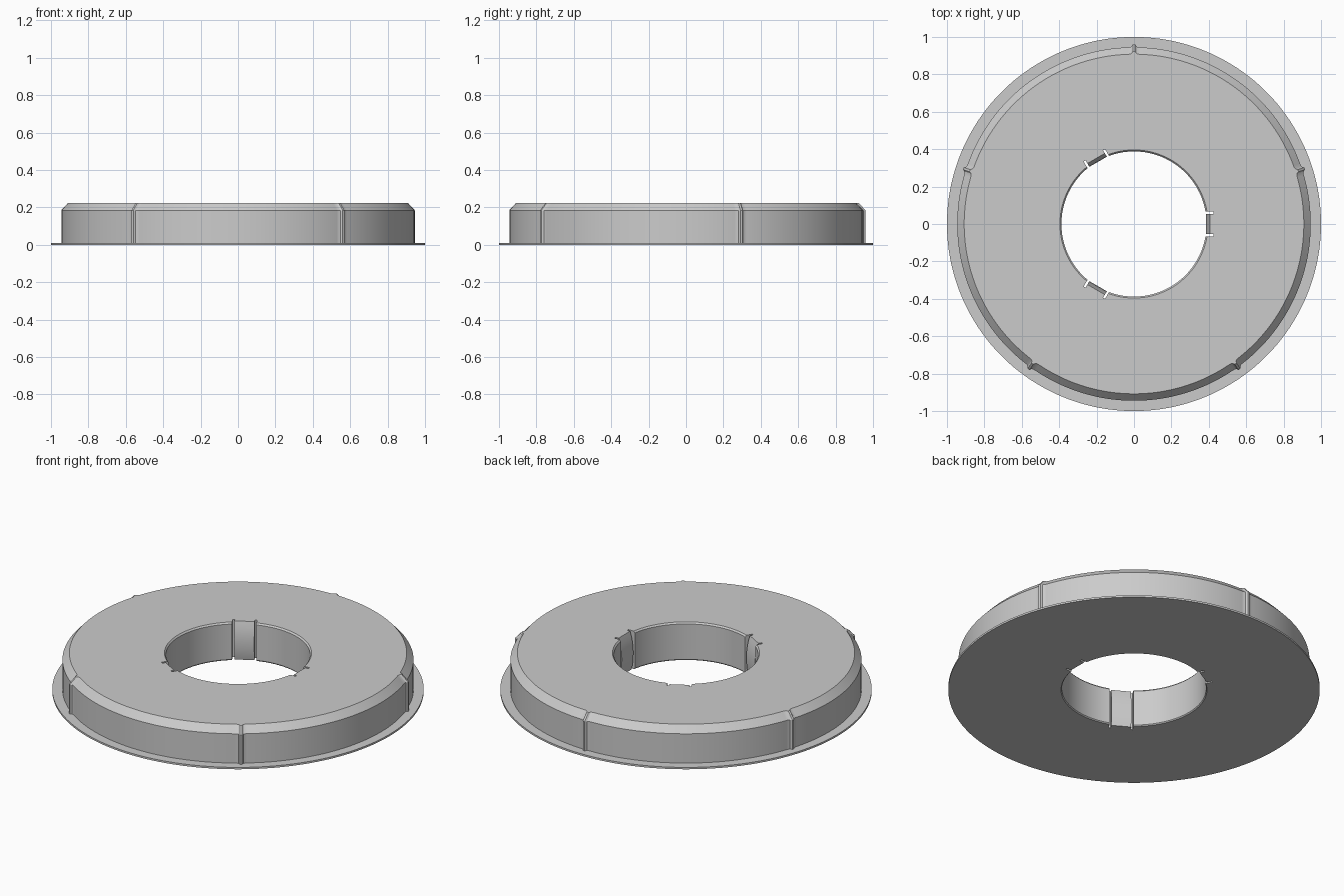
import bpy, bmesh, math
from mathutils import Matrix

if "Cube" in bpy.data.objects:
    bpy.data.objects.remove(bpy.data.objects["Cube"])

grey = bpy.data.materials.new("plain_grey")
grey.diffuse_color = (0.6, 0.6, 0.6, 1)
grey.use_nodes = True
grey.node_tree.nodes["Principled BSDF"].inputs["Base Color"].default_value = grey.diffuse_color


def add_object(name, bm):
    bmesh.ops.recalc_face_normals(bm, faces=bm.faces)
    me = bpy.data.meshes.new(name)
    bm.to_mesh(me)
    bm.free()
    me.materials.append(grey)
    ob = bpy.data.objects.new(name, me)
    bpy.context.collection.objects.link(ob)
    return ob


def smooth(ob):
    bpy.ops.object.select_all(action='DESELECT')
    ob.select_set(True)
    bpy.context.view_layer.objects.active = ob
    bpy.ops.object.shade_smooth_by_angle(angle=math.radians(25))


def prism(bm, outline, half, angle):
    """Extrude a radius/height outline sideways, then turn it around z."""
    rot = Matrix.Rotation(math.radians(angle), 3, 'Z')
    sides = [[bm.verts.new(rot @ Matrix.Translation((r, s * half, z)).translation)
              for r, z in outline] for s in (-1, 1)]
    a, b = sides
    bm.faces.new(a)
    bm.faces.new(b[::-1])
    n = len(outline)
    for i in range(n):
        j = (i + 1) % n
        bm.faces.new((a[i], b[i], b[j], a[j]))


# Ring body: lathed profile (radius, height, carries the small outer ridges)
profile = [(0.388, 0.006, 0), (0.393, 0, 0), (1, 0, 0), (1, 0.011, 0),
           (0.945, 0.011, 1), (0.945, 0.185, 1), (0.908, 0.225, 1),
           (0.396, 0.225, 0), (0.388, 0.216, 0)]
ridge = [(-1.5, 0), (-0.8, 0.004), (-0.35, 0.015), (0.35, 0.015), (0.8, 0.004), (1.5, 0)]
ridge_angles = [18 + 72 * k for k in range(5)]
steps = [(c + d, h) for c in ridge_angles for d, h in ridge]
steps += [(a, 0) for a in range(0, 360, 2) if all(abs(a - c) > 1.6 for c in ridge_angles)]
steps.sort()

bm = bmesh.new()
rings = []
for deg, h in steps:
    t = math.radians(deg)
    rings.append([bm.verts.new(((r + h * k) * math.cos(t), (r + h * k) * math.sin(t), z))
                  for r, z, k in profile])
for i, a in enumerate(rings):
    b = rings[(i + 1) % len(rings)]
    for j in range(len(profile)):
        k = (j + 1) % len(profile)
        bm.faces.new((a[j], b[j], b[k], a[k]))
ring = add_object("ring_body", bm)

# Pockets for the three spring tabs in the bore
bm = bmesh.new()
for angle in (0, 120, 240):
    prism(bm, [(0.34, -0.1), (0.424, -0.1), (0.424, 0.4), (0.34, 0.4)], 0.066, angle)
cutter = add_object("tab_pocket_cutter", bm)
cutter.hide_render = True
cutter.hide_viewport = True
cut = ring.modifiers.new("tab_pockets", 'BOOLEAN')
cut.operation = 'DIFFERENCE'
cut.solver = 'EXACT'
cut.object = cutter
bpy.context.view_layer.objects.active = ring
bpy.ops.object.modifier_apply(modifier=cut.name)
bpy.data.objects.remove(cutter)
smooth(ring)

# Spring tabs, bulging inward at mid height
bulge = [(0.396, 0), (0.389, 0.03), (0.385, 0.07), (0.384, 0.11),
         (0.387, 0.15), (0.394, 0.19), (0.405, 0.225)]
for n, angle in enumerate((0, 120, 240), 1):
    bm = bmesh.new()
    prism(bm, bulge + [(0.426, 0.225), (0.426, 0)], 0.054, angle)
    smooth(add_object(f"spring_tab_{n}", bm))
